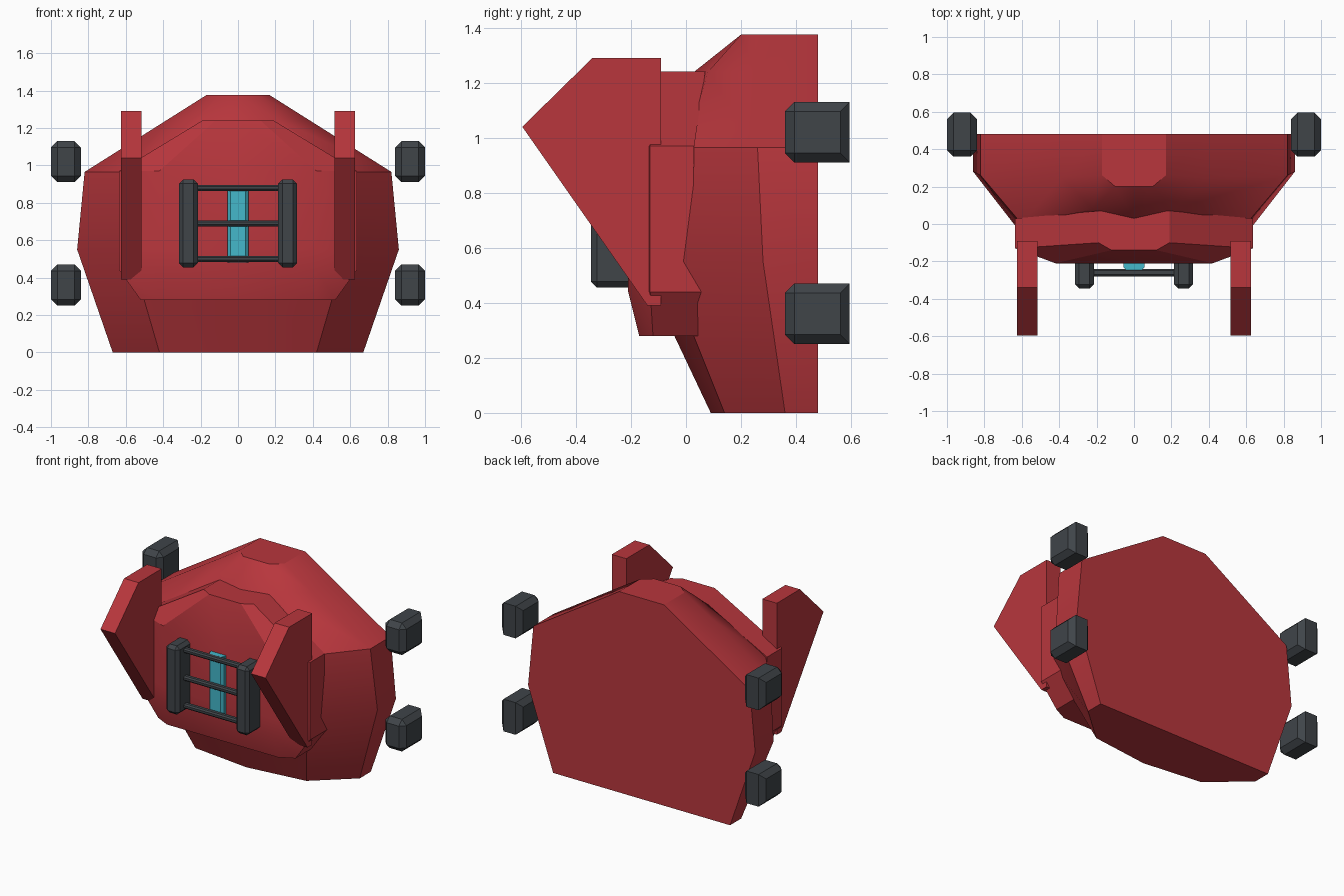
import bpy, bmesh, math
from mathutils import Vector

old = bpy.data.objects.get("Cube")
if old:
    bpy.data.objects.remove(old)


def material(name, rgb):
    m = bpy.data.materials.new(name)
    m.use_nodes = True
    m.diffuse_color = (*rgb, 1)
    m.node_tree.nodes["Principled BSDF"].inputs["Base Color"].default_value = (*rgb, 1)
    return m


RED = material("red paint", (0.48, 0.037, 0.046))
GREY = material("dark grey", (0.05, 0.058, 0.066))
CYAN = material("cyan glow", (0.058, 0.48, 0.6))


def finish(name, bm, mat, smooth=None):
    bmesh.ops.recalc_face_normals(bm, faces=bm.faces)
    mesh = bpy.data.meshes.new(name)
    bm.to_mesh(mesh)
    bm.free()
    mesh.materials.append(mat)
    obj = bpy.data.objects.new(name, mesh)
    bpy.context.collection.objects.link(obj)
    if smooth:
        bpy.ops.object.select_all(action="DESELECT")
        obj.select_set(True)
        bpy.context.view_layer.objects.active = obj
        bpy.ops.object.shade_smooth_by_angle(angle=math.radians(smooth))
    return obj


def loft(name, levels, mat, smooth):
    """Stack half outlines (z, [(x, y) from rear to front centre]), mirrored in x."""
    bm = bmesh.new()
    rings = []
    for z, half in levels:
        outline = half + [(-x, y) for x, y in reversed(half[:-1])]
        rings.append([bm.verts.new((x, y, z)) for x, y in outline])
    n = len(rings[0])
    for low, high in zip(rings, rings[1:]):
        for i in range(n):
            j = (i + 1) % n
            bm.faces.new((low[i], low[j], high[j], high[i]))
    bm.faces.new(rings[0])
    bm.faces.new(rings[-1])
    return finish(name, bm, mat, smooth)


def block(name, lo, hi, mat, bevel=0, keep=None):
    """Box between two corners; edges chosen by keep(direction, middle) are chamfered."""
    lo, hi = Vector(lo), Vector(hi)
    bm = bmesh.new()
    bmesh.ops.create_cube(bm, size=1)
    for v in bm.verts:
        v.co = (lo + hi) / 2 + v.co * (hi - lo)
    if bevel:
        edges = []
        for e in bm.edges:
            a, b = (v.co for v in e.verts)
            if keep is None or keep(b - a, (a + b) / 2):
                edges.append(e)
        bmesh.ops.bevel(bm, geom=edges, offset=bevel, segments=1,
                        affect="EDGES", clamp_overlap=True)
    return finish(name, bm, mat)


# Main hull with a flat rear
loft("hull", [
    (0.0, [(0.67, 0.48), (0.67, 0.36), (0.42, 0.14), (0, 0.09)]),
    (0.55, [(0.86, 0.48), (0.86, 0.28), (0.58, -0.08), (0, -0.17)]),
    (0.965, [(0.82, 0.48), (0.82, 0.26), (0.6, 0.0), (0, -0.05)]),
    (1.24, [(0.384, 0.48), (0.384, 0.25), (0.22, 0.08), (0, 0.03)]),
    (1.375, [(0.17, 0.48), (0.17, 0.26), (0.1, 0.2), (0, 0.2)]),
], RED, 30)

# Raised front panel
loft("front_panel", [
    (0.28, [(0.52, 0.06), (0.52, -0.12), (0.42, -0.17), (0, -0.17)]),
    (0.44, [(0.635, 0.09), (0.635, -0.13), (0.42, -0.21), (0, -0.21)]),
    (0.55, [(0.635, 0.02), (0.635, -0.13), (0.42, -0.21), (0, -0.21)]),
    (0.97, [(0.635, 0.03), (0.635, -0.13), (0.42, -0.21), (0, -0.21)]),
    (1.24, [(0.19, 0.07), (0.19, -0.1), (0.12, -0.14), (0, -0.14)]),
], RED, 25)

FIN = [(-0.09, 1.29), (-0.34, 1.29), (-0.595, 1.04), (-0.14, 0.39), (-0.09, 0.39)]

for side, s in (("left", 1), ("right", -1)):
    # Forward fin, extruded from its side profile
    bm = bmesh.new()
    face = bm.faces.new([bm.verts.new((s * 0.515, y, z)) for y, z in FIN])
    ext = bmesh.ops.extrude_face_region(bm, geom=[face])
    moved = [g for g in ext["geom"] if isinstance(g, bmesh.types.BMVert)]
    bmesh.ops.translate(bm, verts=moved, vec=(s * 0.11, 0, 0))
    finish(side + "_fin", bm, RED)

    # Side thrusters, square at the rear top and bottom edges
    for level, z in (("upper", 1.02), ("lower", 0.36)):
        block(f"{side}_{level}_thruster",
              (s * 0.92 - 0.08, 0.36, z - 0.11), (s * 0.92 + 0.08, 0.595, z + 0.11),
              GREY, 0.034, lambda d, mid: not (abs(d.x) > 0.1 and mid.y > 0.5))

    # Upright of the front frame
    block(side + "_frame_upright",
          (s * 0.265 - 0.05, -0.345, 0.455), (s * 0.265 + 0.05, -0.2, 0.925),
          GREY, 0.022, lambda d, mid: mid.y < -0.21)

# Cross bars and glowing strip of the front frame
for i, z in enumerate((0.5, 0.69, 0.88)):
    block(f"frame_bar_{i + 1}", (-0.23, -0.28, z - 0.016), (0.23, -0.24, z + 0.016),
          GREY, 0.009, lambda d, mid: abs(d.x) > 0.1)
block("light_strip", (-0.055, -0.247, 0.48), (0.055, -0.2, 0.895), CYAN,
      0.015, lambda d, mid: abs(d.z) > 0.1 and mid.y < -0.22)
